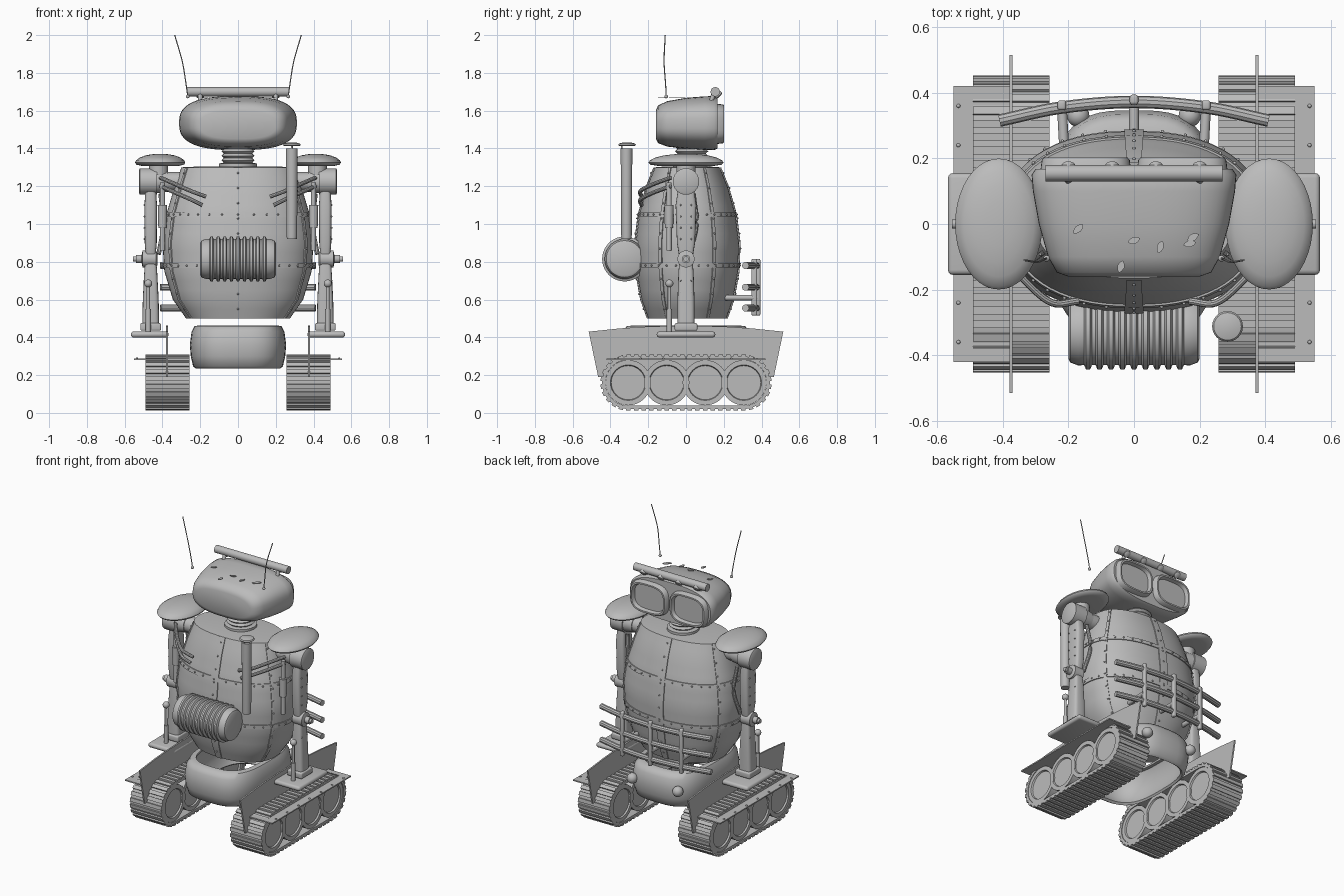
import bpy, bmesh, math, random
from math import cos, sin, pi, radians
from mathutils import Vector, Matrix

cube = bpy.data.objects.get("Cube")
if cube:
    bpy.data.objects.remove(cube)
random.seed(4)

GREY = bpy.data.materials.new("plain grey")
GREY.use_nodes = True
GREY.diffuse_color = (0.5, 0.5, 0.5, 1)
GREY.node_tree.nodes["Principled BSDF"].inputs["Base Color"].default_value = (0.5, 0.5, 0.5, 1)


# ---------- helpers ----------
def finish(name, bm, angle=35):
    bmesh.ops.recalc_face_normals(bm, faces=bm.faces)
    mesh = bpy.data.meshes.new(name)
    bm.to_mesh(mesh)
    bm.free()
    mesh.materials.append(GREY)
    mesh.shade_smooth()
    mesh.set_sharp_from_angle(angle=radians(angle))
    ob = bpy.data.objects.new(name, mesh)
    bpy.context.scene.collection.objects.link(ob)
    return ob


def loft(name, rings, closed=True, cap=True, angle=35):
    bm = bmesh.new()
    rows = [[bm.verts.new(p) for p in ring] for ring in rings]
    n = len(rows[0])
    for a, b in zip(rows, rows[1:]):
        for i in range(n if closed else n - 1):
            j = (i + 1) % n
            bm.faces.new((a[i], a[j], b[j], b[i]))
    if cap and closed:
        bm.faces.new(rows[0])
        bm.faces.new(rows[-1])
    return finish(name, bm, angle)


def oval(a, b, n=2.0, count=32):
    def f(v):
        return math.copysign(abs(v) ** (2 / n), v)
    return [(a * f(cos(2 * pi * i / count)), b * f(sin(2 * pi * i / count))) for i in range(count)]


def turned(name, start, axis, profile, sides=24):
    """Lathe a (distance, radius) profile along an axis."""
    rot = Vector(axis).to_track_quat('Z', 'Y')
    return loft(name, [[Vector(start) + rot @ Vector((x, y, d)) for x, y in oval(r, r, 2, sides)]
                       for d, r in profile])


def rod(name, a, b, r, sides=16):
    d = Vector(b) - Vector(a)
    return turned(name, a, d, [(0, r), (d.length, r)], sides)


def tube(name, pts, r, steps=6):
    """Sweep a round section along a smooth path."""
    p = [Vector(q) for q in pts]
    p = [p[0] * 2 - p[1]] + p + [p[-1] * 2 - p[-2]]
    path = []
    for k in range(1, len(p) - 2):
        a, b, c, d = p[k - 1:k + 3]
        for i in range(steps):
            t = i / steps
            path.append(0.5 * (2 * b + (c - a) * t + (2 * a - 5 * b + 4 * c - d) * t ** 2
                               + (3 * b - a - 3 * c + d) * t ** 3))
    path.append(p[-2])
    rings = []
    for i, q in enumerate(path):
        rot = (path[min(i + 1, len(path) - 1)] - path[max(i - 1, 0)]).to_track_quat('Z', 'Y')
        rings.append([q + rot @ Vector((x, y, 0)) for x, y in oval(r, r, 2, 10)])
    return loft(name, rings)


def box(name, loc, size, bevel=0.0):
    bm = bmesh.new()
    bmesh.ops.create_cube(bm, size=1, matrix=Matrix.LocRotScale(Vector(loc), None, Vector(size)))
    if bevel:
        bmesh.ops.bevel(bm, geom=bm.edges[:], offset=bevel, segments=3, profile=0.5, affect='EDGES')
    return finish(name, bm)


def balls(name, spots, r, level=1):
    bm = bmesh.new()
    for s in spots:
        bmesh.ops.create_icosphere(bm, subdivisions=level, radius=r, matrix=Matrix.Translation(s))
    return finish(name, bm, 60)


# ---------- barrel body ----------
BODY = [(0.5, 0.275, 0.207), (0.6, 0.345, 0.243), (0.75, 0.39, 0.27), (0.9, 0.4, 0.275),
        (1.05, 0.38, 0.256), (1.2, 0.335, 0.213), (1.3, 0.3, 0.172)]


def on_body(t, z, off=0.0):
    for (z0, a0, b0), (z1, a1, b1) in zip(BODY, BODY[1:]):
        if z <= z1 + 1e-6:
            break
    k = (z - z0) / (z1 - z0)
    a, b = a0 + (a1 - a0) * k + off, b0 + (b1 - b0) * k + off
    c, s = cos(t), sin(t)
    return Vector((math.copysign(a * abs(c) ** 0.87, c), 0.007 + math.copysign(b * abs(s) ** 0.87, s), z))


levels = [0.5 + 0.8 * i / 16 for i in range(17)]
turn = [2 * pi * i / 64 for i in range(64)]
rings = [[on_body(t, z) for t in turn] for z in levels]
rings.append([Vector((p.x * 0.65, p.y * 0.65, 1.305)) for p in rings[-1]])
loft("barrel_body", rings)

# Seam bands and rivets
rivets = []
for i, z in enumerate((1.05, 0.78)):
    loft(f"seam_ring_{i}", [[on_body(t, z + dz, off) for t in turn]
                            for dz, off in ((-.013, -.01), (-.013, .006), (.013, .006), (.013, -.01))], cap=False)
    rivets += [on_body(2 * pi * k / 36, z, 0.007) for k in range(36)]
for i, deg in enumerate((90, 270, 28, 152, 208, 332)):
    t = radians(deg)
    w = 0.05 if deg % 90 == 0 else 0.035
    loft(f"seam_strip_{i}", [[on_body(t + dt, z, off) for dt, off in
                              ((-w, -.01), (-w, .006), (0, .007), (w, .006), (w, -.01))] for z in levels], closed=False)
    rivets += [on_body(t, 0.55 + 0.08 * k, 0.007) for k in range(10)]
balls("body_rivets", rivets, 0.006)

# ---------- neck, open hip tub ----------
turned("neck_bellows", (0, 0.03, 1.3), (0, 0, 1),
       [(0, .1), (.02, .1)] + [(.025 + .012 * k, .088 if k % 2 else .075) for k in range(9)])
loft("hip_tub", [[(x, y, z) for x, y in oval(a, a * 1.36, 3.1, 48)] for z, a in
                 ((.247, .215), (.236, .225), (.247, .238), (.3, .25), (.36, .255), (.43, .246), (.46, .23),
                  (.463, .2), (.45, .2), (.45, .222), (.42, .236), (.36, .243), (.3, .24), (.247, .215))],
     cap=False, angle=50)
balls("tub_lamps", [(x, .33, .365) for x in (-.17, .17)], 0.034, 3)

# ---------- head ----------
loft("head_shell", [[(x, y, zc + z) for x, z in oval(a, h, 2.7, 56)] for y, a, zc, h in
                    ((-.16, .2, 1.525, .074), (-.148, .235, 1.528, .1), (-.1, .262, 1.53, .12),
                     (0, .29, 1.533, .135), (.1, .308, 1.534, .142), (.15, .312, 1.534, .143),
                     (.168, .3, 1.534, .133))], angle=45)
rod("lamp_bar", (-.27, .155, 1.7), (.27, .155, 1.7), .025)
for i in range(4):
    x = -0.2 + 0.4 * i / 3
    turned(f"bar_lamp_{i}", (x, .157, 1.697), (0, .7, -.7), [(0, .022), (.026, .022), (.03, .014)], 16)
for i, x in enumerate((-.2, .2)):
    rod(f"lamp_bar_post_{i}", (x, .13, 1.64), (x, .15, 1.7), .012)

# Fallen leaves on the head
for i, (x, y) in enumerate(((-.17, -.015), (0, -.05), (.08, -.07), (.18, -.04), (.17, -.06), (-.04, -.13))):
    a = random.uniform(0, pi)
    loft(f"leaf_{i}", [[(x + u * cos(a) - v * sin(a), y + u * sin(a) + v * cos(a), z)
                        for u, v in oval(.02, .011, 1.5, 8)] for z in (1.666, 1.67)])

# ---------- engine and exhaust ----------
ribs = []
for k in range(9):
    x = 0.06 + 0.035 * k
    ribs += [(x - .012, .105), (x - .006, .119), (x + .006, .119), (x + .012, .105)]
turned("ribbed_engine", (-.2, -.325, .815), (1, 0, 0),
       [(0, .085), (.006, .097), (.03, .106)] + ribs + [(.37, .106), (.394, .097), (.4, .085)], 40)
turned("exhaust_pipe", (.285, -.315, .92), (0, 0, 1), [(0, .026), (.02, .028), (.48, .031)])
turned("exhaust_cap", (.285, -.312, 1.414), (0, 0, 1), [(0, .043), (.005, .047), (.012, .042), (.018, .02)])
rod("exhaust_cap_pin", (.285, -.34, 1.39), (.285, -.34, 1.416), .005)

# ---------- front guard ----------
for i, z in enumerate((.78, .665, .555)):
    tube(f"guard_bar_{i}", [(-.41, .315, z), (-.22, .355, z), (0, .372, z), (.22, .355, z), (.41, .315, z)], .019)
for i, (x, y) in enumerate(((-.22, .362), (0, .379), (.22, .362))):
    box(f"guard_strap_{i}", (x, y, .665), (.026, .03, .3), .008)
    rod(f"guard_strut_{i}", (x * .95, .16, .61), (x, y, .61), .015)

# ---------- mirrored parts ----------
for side, s in (("left", 1), ("right", -1)):
    # Eye frame with sunken lens
    loft(f"{side}_eye", [[(s * .147 + x, y, 1.53 + z) for x, z in oval(a, h, 3.2, 40)] for y, a, h in
                         ((.15, .14, .108), (.195, .134, .103), (.202, .128, .098), (.202, .118, .088),
                          (.178, .11, .081))])
    # Aerial
    balls(f"{side}_aerial_base", [(s * .266, -.105, 1.675)], .01, 2)
    tube(f"{side}_aerial", [(s * .266, -.105, 1.675), (s * .275, -.108, 1.74), (s * .295, -.116, 1.86),
                            (s * .335, -.11, 2.0)], .003)
    # Shoulder
    loft(f"{side}_shoulder_cap", [[(s * .412 + x, y, z) for x, y in oval(a, a * 1.5, 2, 40)] for z, a in
                                  ((1.308, .1), (1.314, .126), (1.325, .133), (1.338, .127), (1.352, .107),
                                   (1.363, .078), (1.369, .045), (1.371, .012))], angle=50)
    turned(f"{side}_shoulder_joint", (s * .28, 0, 1.225), (s, 0, 0),
           [(0, .05), (.09, .05), (.09, .055), (.15, .062), (.15, .07), (.24, .07), (.245, .06)])
    rod(f"{side}_cap_post", (s * .42, 0, 1.22), (s * .42, 0, 1.33), .05)
    # Upper arm
    loft(f"{side}_upper_arm", [[(s * .462 + x, y, z) for x, y in oval(a, b, 4, 24)] for z, a, b in
                               ((.84, .027, .038), (.9, .032, .048), (1.1, .033, .055), (1.2, .028, .04))])
    turned(f"{side}_upper_piston", (s * .4, -.09, .86), (0, 0, 1),
           [(0, .014), (.12, .014), (.12, .022), (.24, .025), (.24, .014), (.36, .014)], 16)
    tube(f"{side}_arm_cable", [(s * .41, .04, 1.16), (s * .395, .055, 1.0), (s * .42, .02, .84)], .012)
    # Elbow
    turned(f"{side}_elbow", (s * .425, 0, .815), (s, 0, 0),
           [(0, .03), (.01, .045), (.08, .045), (.085, .022), (.115, .022), (.115, .014), (.13, .014)])
    # Forearm and foot
    loft(f"{side}_forearm", [[(s * .462 + x, y, z) for x, y in oval(a, b, 4, 24)] for z, a, b in
                             ((.46, .045, .045), (.6, .042, .045), (.75, .034, .04), (.82, .028, .032))])
    box(f"{side}_ankle", (s * .462, 0, .455), (.11, .12, .04), .008)
    box(f"{side}_foot_plate", (s * .467, 0, .415), (.2, .31, .032), .015)
    turned(f"{side}_forearm_piston", (s * .475, -.088, .42), (0, 0, 1),
           [(0, .014), (.13, .014), (.13, .009), (.26, .009)], 12)
    balls(f"{side}_piston_joint", [(s * .475, -.088, .685)], .022, 2)
    balls(f"{side}_arm_rivets", [(s * .496, y, z) for y in (-.028, .028)
                                 for z in (.52, .58, .64, .7, .92, .98, 1.04, 1.1)], .005)
    # Hoses into the back
    for i in range(2):
        z = 1.245 - .045 * i
        tube(f"{side}_hose_{i}", [(s * .41, -.08, z), (s * .33, -.175, z - .035), (s * .25, -.24, z - .07),
                                  (s * (.17 + .02 * i), -.235, z - .1)], .011)

    # Track belt: a stadium path with cross cleats
    def path(r):
        pts = [(.305 + r * cos(a), .16 + r * sin(a)) for a in [-pi / 2 + pi * k / 12 for k in range(13)]]
        return pts + [(-y, .32 - z) for y, z in pts]

    outer, inner = path(.14), path(.122)
    x0, x1 = s * .258, s * .49
    belt = [[(x, y, z) for y, z in p] for x, p in ((x0, inner), (x0, outer), (x1, outer), (x1, inner), (x0, inner))]
    loft(f"{side}_track_belt", belt, cap=False)
    bm = bmesh.new()
    reach, straight = .142, .61
    half_loop = straight + pi * reach
    for k in range(52):
        d = 2 * half_loop * k / 52
        far_side = d >= half_loop
        d -= half_loop if far_side else 0
        if d < straight:
            y, z, a = -.305 + d, .16 - reach, 0
        else:
            a = (d - straight) / reach
            y, z = .305 + reach * sin(a), .16 - reach * cos(a)
        if far_side:
            y, z, a = -y, .32 - z, a + pi
        bmesh.ops.create_cube(bm, size=1, matrix=Matrix.LocRotScale(
            Vector((s * .374, y, z)), Matrix.Rotation(a, 3, 'X'), Vector((.234, .024, .012))))
    finish(f"{side}_track_cleats", bm)
    # Road wheels, dished on both faces
    for i in range(4):
        turned(f"{side}_road_wheel_{i}", (s * .262, -.306 + .204 * i, .16), (s, 0, 0),
               [(.01, .09), (0, .094), (0, .12), (.224, .12), (.224, .094), (.214, .09)], 32)
    # Mudguard fin and side shelf
    edge = [(-.465, .19), (-.515, .43)] + [(y, .462 - .032 * (y / .515) ** 2)
                                          for y in (-.35, -.2, 0, .2, .35)] + [(.515, .43), (.465, .19)]
    loft(f"{side}_mudguard_fin", [[(s * x, y, z) for y, z in edge] for x in (.37, .38)])
    box(f"{side}_track_shelf", (s * .462, 0, .283), (.175, .84, .008))
    balls(f"{side}_shelf_rivets", [(s * .535, -.36 + .12 * k, .288) for k in range(7)], .007)
